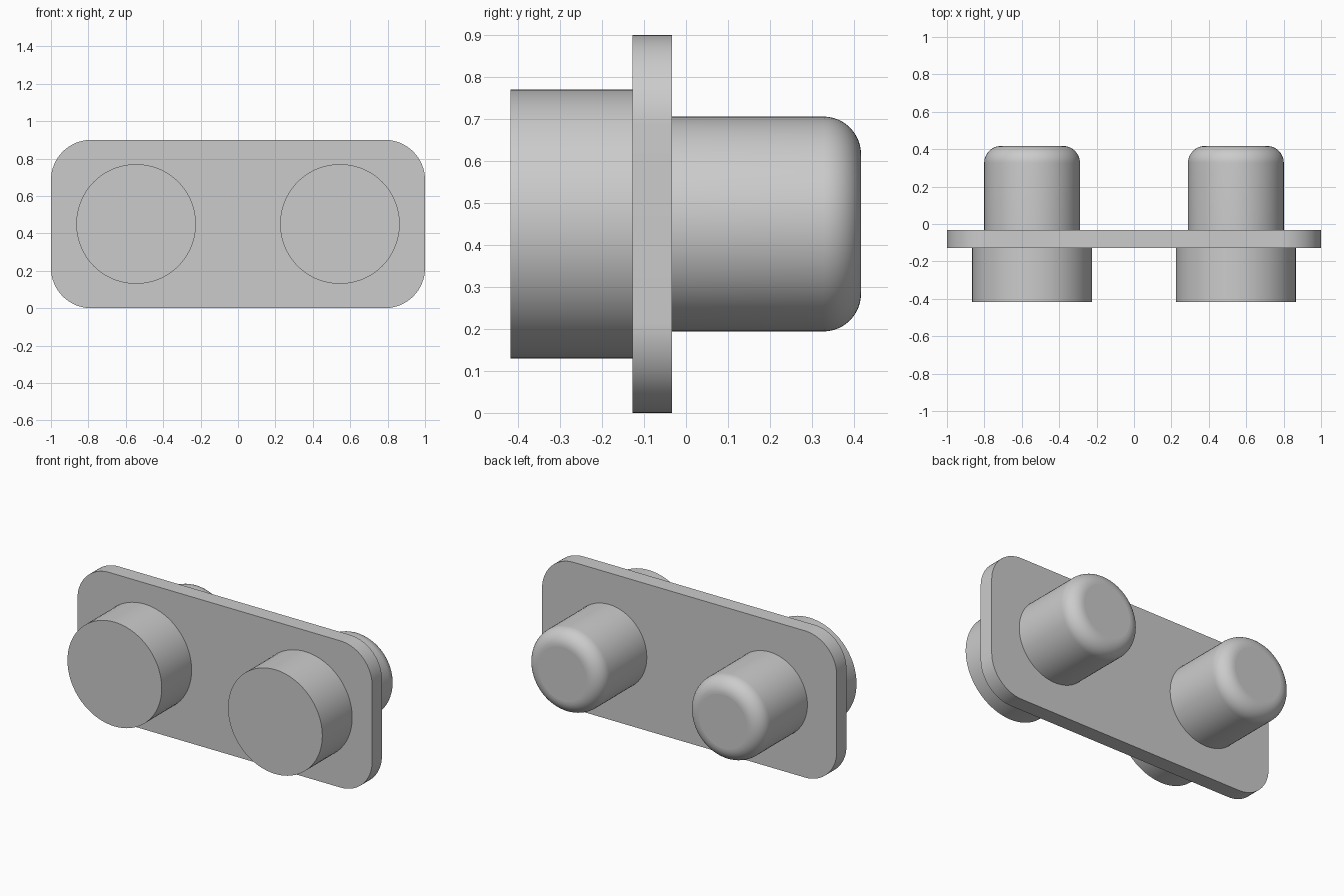
import bpy
import bmesh
from math import sin, cos, pi, radians

cube = bpy.data.objects.get("Cube")
if cube:
    bpy.data.objects.remove(cube, do_unlink=True)

grey = bpy.data.materials.new("plain grey")
grey.use_nodes = True
GREY = (0.6, 0.6, 0.6, 1)
grey.diffuse_color = GREY
grey.node_tree.nodes["Principled BSDF"].inputs["Base Color"].default_value = GREY

MID_Z = 0.45
STUD_X = 0.545
PLATE_FRONT, PLATE_BACK = -0.128, -0.033


def loft(name, rings):
    """Join equal rings of points into a closed, smooth-sided solid with flat ends."""
    bm = bmesh.new()
    loops = [[bm.verts.new(p) for p in ring] for ring in rings]
    n = len(loops[0])
    for a, b in zip(loops, loops[1:]):
        for i in range(n):
            j = (i + 1) % n
            bm.faces.new((a[i], a[j], b[j], b[i]))
    bm.faces.new(loops[0])
    bm.faces.new(loops[-1])
    bmesh.ops.recalc_face_normals(bm, faces=bm.faces)
    mesh = bpy.data.meshes.new(name)
    bm.to_mesh(mesh)
    bm.free()
    mesh.materials.append(grey)
    obj = bpy.data.objects.new(name, mesh)
    bpy.context.collection.objects.link(obj)
    bpy.ops.object.select_all(action='DESELECT')
    obj.select_set(True)
    bpy.context.view_layer.objects.active = obj
    bpy.ops.object.shade_smooth_by_angle(angle=radians(30))
    # End caps stay flat
    for face in mesh.polygons:
        if len(face.vertices) > 4:
            face.use_smooth = False
    return obj


def lathe(name, x, profile, sides=72):
    """Turn (radius, y) pairs around an axis running front to back."""
    angles = [2 * pi * i / sides for i in range(sides)]
    return loft(name, [[(x + r * cos(a), y, MID_Z + r * sin(a)) for a in angles]
                       for r, y in profile])


# Rounded backing plate
half_w, half_h, corner, steps = 1.0, 0.45, 0.215, 16
outline = []
for quarter, (sx, sz) in enumerate([(1, 1), (-1, 1), (-1, -1), (1, -1)]):
    for k in range(steps + 1):
        a = (quarter + k / steps) * pi / 2
        outline.append((sx * (half_w - corner) + corner * cos(a),
                        MID_Z + sz * (half_h - corner) + corner * sin(a)))
loft("plate", [[(x, y, z) for x, z in outline] for y in (PLATE_FRONT, PLATE_BACK)])

# Front buttons and rounded rear pegs, one pair on each side
peg_r, peg_end, fillet = 0.256, 0.417, 0.09
peg_profile = [(peg_r, PLATE_BACK)]
for k in range(13):
    a = k / 12 * pi / 2
    peg_profile.append((peg_r - fillet + fillet * cos(a), peg_end - fillet + fillet * sin(a)))

for side, x in (("left", STUD_X), ("right", -STUD_X)):
    lathe(side + "_button", x, [(0.32, -0.418), (0.32, PLATE_FRONT)])
    lathe(side + "_peg", x, peg_profile)
